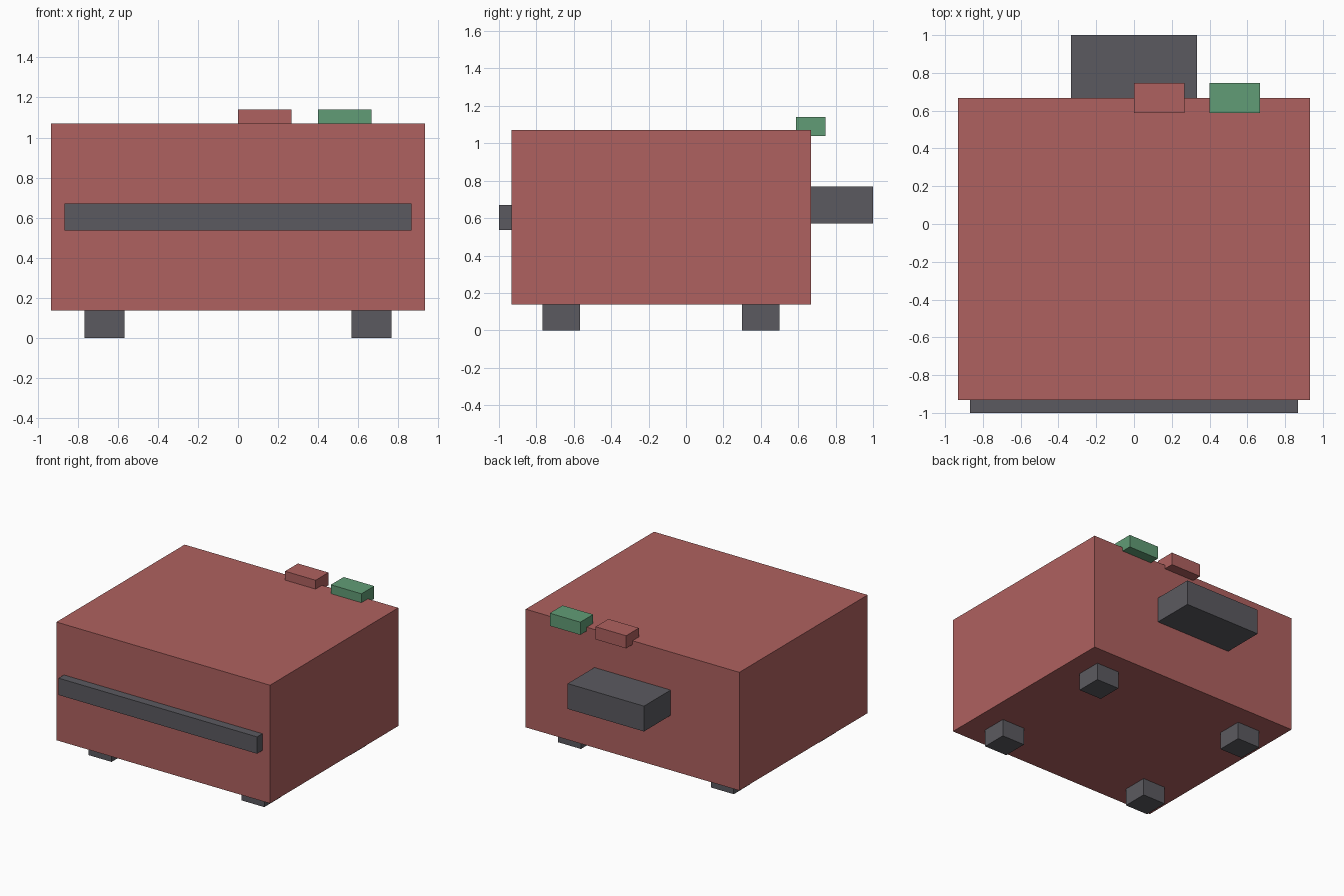
import bpy

if "Cube" in bpy.data.objects:
    bpy.data.objects.remove(bpy.data.objects["Cube"])


def material(name, rgb):
    m = bpy.data.materials.new(name)
    m.diffuse_color = (*rgb, 1.0)
    m.use_nodes = True
    m.node_tree.nodes["Principled BSDF"].inputs["Base Color"].default_value = m.diffuse_color
    return m


RED = material("brick red", (0.43, 0.12, 0.115))
GREY = material("dark grey", (0.105, 0.102, 0.117))
GREEN = material("leaf green", (0.12, 0.335, 0.18))


def box(name, low, high, mat):
    """Axis-aligned box between two opposite corners."""
    centre = [(a + b) / 2 for a, b in zip(low, high)]
    bpy.ops.mesh.primitive_cube_add(size=1, location=centre)
    ob = bpy.context.object
    ob.name = name
    ob.scale = [b - a for a, b in zip(low, high)]
    bpy.ops.object.transform_apply(location=False, rotation=False, scale=True)
    ob.data.materials.append(mat)
    return ob


# Main housing
box("body", (-0.933, -0.933, 0.137), (0.933, 0.667, 1.07), RED)

# Front bar and rear block
box("front_bar", (-0.867, -1.0, 0.537), (0.867, -0.933, 0.67), GREY)
box("rear_block", (-0.333, 0.667, 0.57), (0.333, 1.0, 0.77), GREY)

# Buttons overhanging the rear top edge
for name, x, mat in (("red_button", 0.0, RED), ("green_button", 0.4, GREEN)):
    box(name, (x, 0.587, 1.04), (x + 0.267, 0.747, 1.14), mat)

# Four feet
for side, sx in (("left", -0.667), ("right", 0.667)):
    for end, y in (("front", -0.667), ("rear", 0.4)):
        box(f"{end}_{side}_foot", (sx - 0.1, y - 0.1, 0.0),
            (sx + 0.1, y + 0.1, 0.137), GREY)
